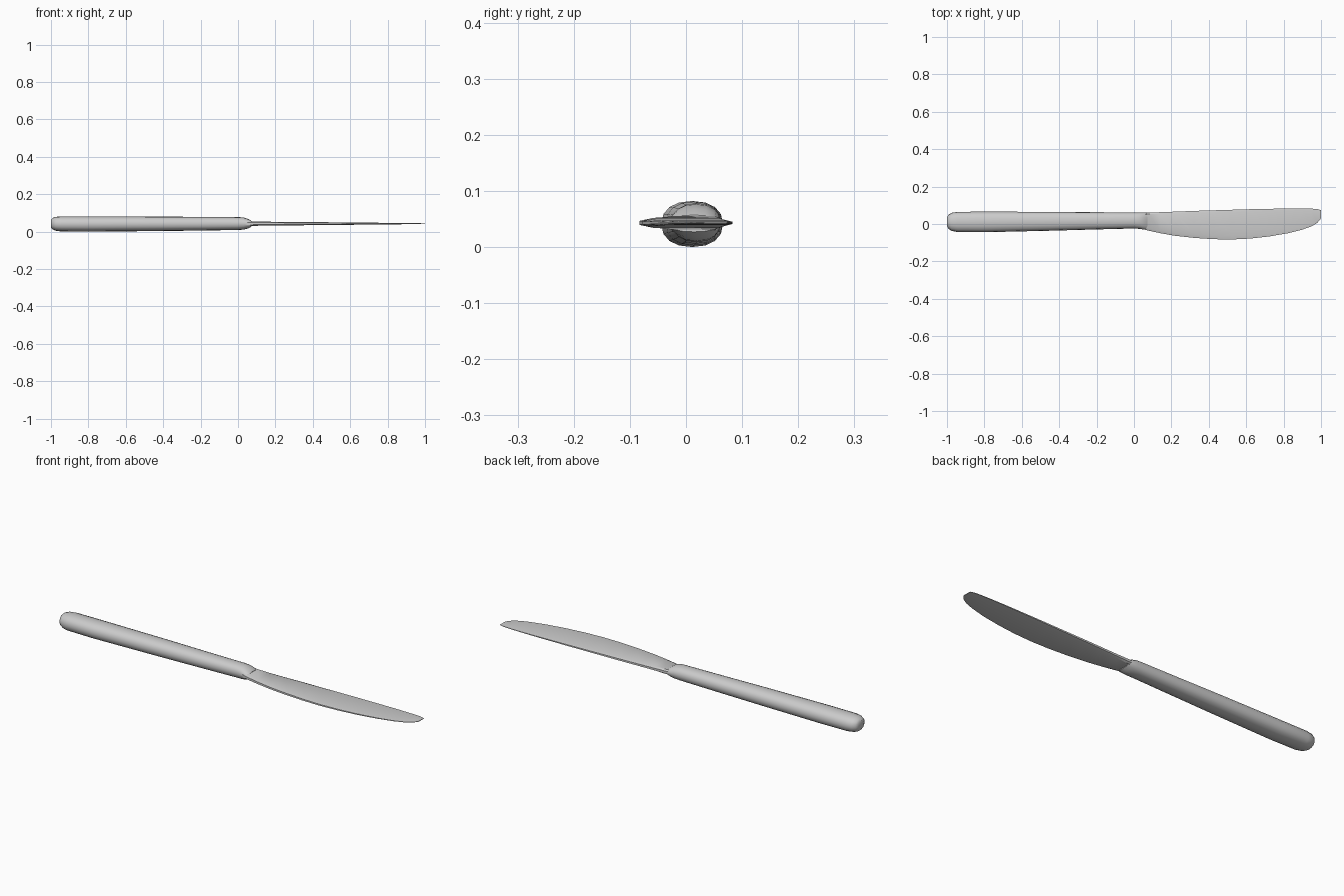
import bpy, bmesh
from math import cos, sin, pi, copysign

if "Cube" in bpy.data.objects:
    bpy.data.objects.remove(bpy.data.objects["Cube"])


def loft(name, rings, angle):
    """Skin a list of equal-sized vertex rings and cap both ends."""
    bm = bmesh.new()
    loops = [[bm.verts.new(p) for p in ring] for ring in rings]
    n = len(loops[0])
    for a, b in zip(loops, loops[1:]):
        for i in range(n):
            j = (i + 1) % n
            bm.faces.new((a[i], a[j], b[j], b[i]))
    bm.faces.new(loops[0])
    bm.faces.new(loops[-1])
    bmesh.ops.recalc_face_normals(bm, faces=bm.faces)
    mesh = bpy.data.meshes.new(name)
    bm.to_mesh(mesh)
    bm.free()
    ob = bpy.data.objects.new(name, mesh)
    bpy.context.collection.objects.link(ob)
    bpy.ops.object.select_all(action='DESELECT')
    ob.select_set(True)
    bpy.context.view_layer.objects.active = ob
    bpy.ops.object.shade_smooth_by_angle(angle=angle)
    return ob


def oval(x, y0, y1, z0, z1, sides=16, power=0.88):
    """Slightly squared oval cross-section of the handle."""
    ring = []
    for i in range(sides):
        t = 2 * pi * i / sides
        c, s = (copysign(abs(v) ** power, v) for v in (cos(t), sin(t)))
        ring.append((x, (y0 + y1) / 2 + c * (y1 - y0) / 2,
                     (z0 + z1) / 2 + s * (z1 - z0) / 2))
    return ring


def blade_section(x, y0, y1, h, z=0.043):
    """Flat blade section with narrow blunt edges on both sides."""
    w, e = y1 - y0, h * 0.5
    a, b = y0 + 0.12 * w, y1 - 0.08 * w
    return [(x, y0, z - e), (x, a, z - h), (x, b, z - h), (x, y1, z - e),
            (x, y1, z + e), (x, b, z + h), (x, a, z + h), (x, y0, z + e)]


# Handle: rounded butt, long grip, tapered bolster (x, y0, y1, z0, z1)
handle = [
    (-1.00, -0.012, 0.036, 0.022, 0.064),
    (-0.992, -0.026, 0.050, 0.012, 0.073),
    (-0.975, -0.037, 0.060, 0.005, 0.079),
    (-0.945, -0.043, 0.065, 0.001, 0.082),
    (-0.80, -0.044, 0.066, 0.000, 0.082),
    (-0.45, -0.036, 0.065, 0.003, 0.081),
    (-0.20, -0.029, 0.063, 0.006, 0.079),
    (0.00, -0.024, 0.062, 0.009, 0.078),
    (0.03, -0.026, 0.062, 0.011, 0.076),
    (0.055, -0.030, 0.062, 0.017, 0.068),
    (0.072, -0.032, 0.060, 0.027, 0.057),
]
loft("handle", [oval(*s) for s in handle], 0.7)

# Blade: near-straight spine, curved belly, thinning to the tip (x, y0, y1, half thickness)
blade = [
    (0.04, -0.026, 0.058, 0.013),
    (0.08, -0.036, 0.061, 0.012),
    (0.14, -0.049, 0.063, 0.0105),
    (0.22, -0.063, 0.066, 0.0095),
    (0.32, -0.074, 0.070, 0.009),
    (0.42, -0.081, 0.073, 0.008),
    (0.52, -0.083, 0.076, 0.007),
    (0.62, -0.078, 0.079, 0.006),
    (0.72, -0.067, 0.081, 0.005),
    (0.82, -0.050, 0.083, 0.004),
    (0.90, -0.030, 0.083, 0.003),
    (0.95, -0.012, 0.082, 0.0025),
    (0.98, 0.006, 0.080, 0.002),
    (1.00, 0.030, 0.074, 0.0015),
]
loft("blade", [blade_section(*s) for s in blade], 0.5)
